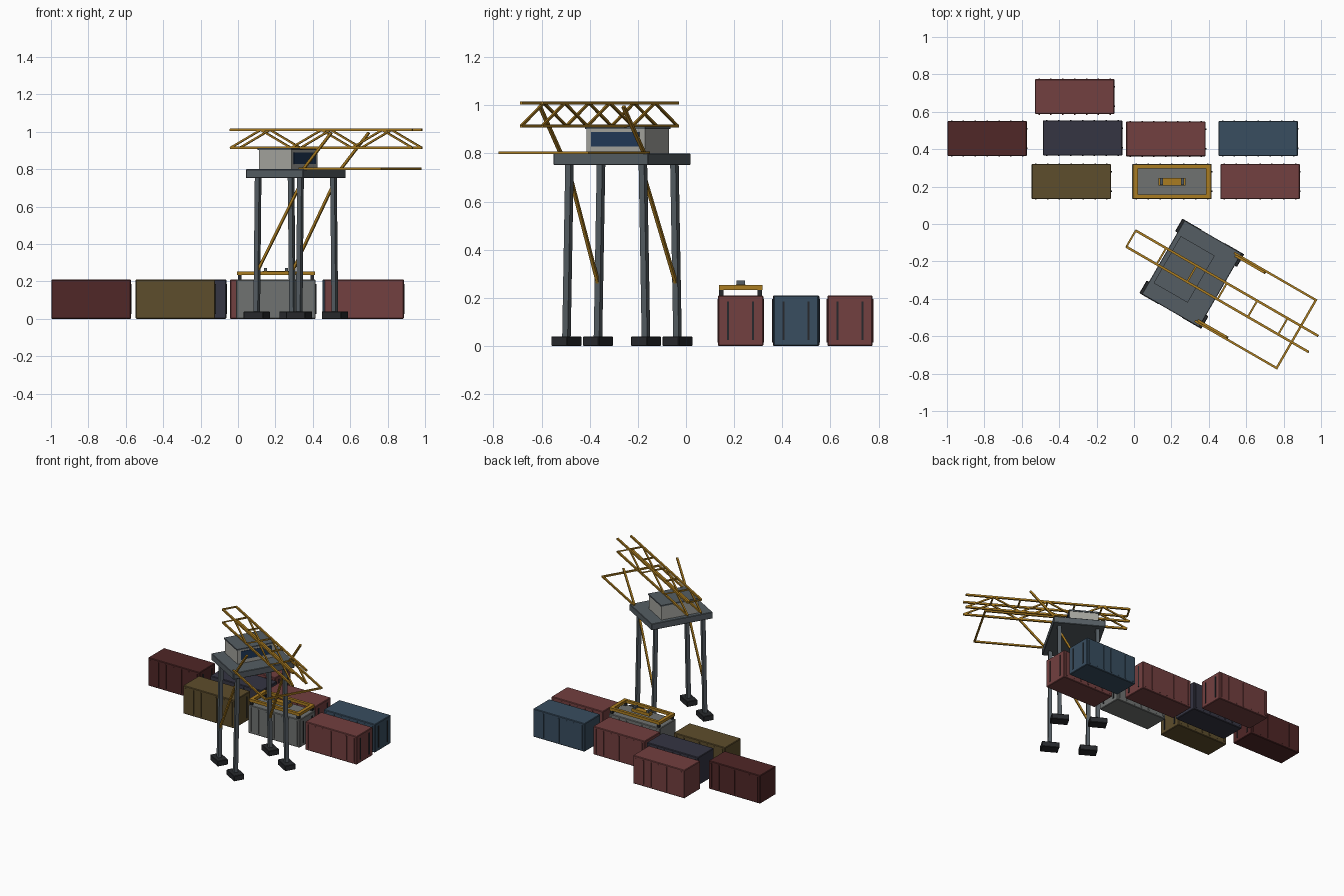
import bpy, bmesh
from math import radians
from mathutils import Matrix, Vector

if "Cube" in bpy.data.objects:
    bpy.data.objects.remove(bpy.data.objects["Cube"])


def material(name, rgb):
    m = bpy.data.materials.new(name)
    m.diffuse_color = (*rgb, 1)
    m.use_nodes = True
    m.node_tree.nodes["Principled BSDF"].inputs["Base Color"].default_value = m.diffuse_color
    return m


YELLOW = material("yellow paint", (.40, .20, .015))
STEEL = material("steel", (.09, .11, .125))
DARK = material("dark steel", (.02, .022, .025))
WALL = material("cabin wall", (.38, .38, .35))
GLASS = material("glass", (.015, .04, .10))
RED = material("red", (.17, .05, .05))
MAROON = material("maroon", (.08, .02, .02))
OLIVE = material("olive", (.11, .075, .025))
NAVY = material("navy", (.035, .035, .055))
BLUE = material("blue", (.04, .075, .115))
GREY = material("grey", (.16, .17, .165))

# Crane frame: local x runs along the boom, turned 30 degrees
CRANE = Matrix.Translation((.309, -.266, 0)) @ Matrix.Rotation(radians(-30), 4, 'Z')


def box(lo, hi):
    """Box matrix from two opposite corners."""
    lo, hi = Vector(lo), Vector(hi)
    return Matrix.Translation((lo + hi) / 2) @ Matrix.Diagonal((*(hi - lo), 1))


def bar(p, q, t):
    """Square bar matrix between two points."""
    p, q = Vector(p), Vector(q)
    d = q - p
    rot = d.to_track_quat('Z', 'Y').to_matrix().to_4x4()
    return Matrix.Translation((p + q) / 2) @ rot @ Matrix.Diagonal((t, t, d.length, 1))


def part(name, mats, mat, frame=Matrix(), bevel=0):
    """One object made of several stretched cubes."""
    bm = bmesh.new()
    for m in mats:
        bmesh.ops.create_cube(bm, size=1, matrix=m)
    me = bpy.data.meshes.new(name)
    bm.to_mesh(me)
    bm.free()
    me.materials.append(mat)
    ob = bpy.data.objects.new(name, me)
    ob.matrix_world = frame
    bpy.context.collection.objects.link(ob)
    if bevel:
        mod = ob.modifiers.new("bevel", 'BEVEL')
        mod.width, mod.segments = bevel, 1
    return ob


# Containers with side ribs and door rods on the +x end
L, W, H = .425, .188, .21
containers = [
    ("maroon", MAROON, -.785, .457), ("olive", OLIVE, -.335, .227),
    ("navy", NAVY, -.275, .460), ("back_red", RED, -.317, .681),
    ("middle_red", RED, .170, .455), ("blue", BLUE, .664, .457),
    ("right_red", RED, .674, .227), ("grey", GREY, .203, .227)]
for name, mat, x, y in containers:
    at = Matrix.Translation((x, y, 0))
    part(name + "_container", [box((-L/2, -W/2, 0), (L/2, W/2, H))], mat, at, .004)
    ribs = []
    for i in range(7):
        rx = (i - 3) * .0635
        for s in (-1, 1):
            ribs.append(box((rx - .004, s*W/2 - .003, .015), (rx + .004, s*W/2 + .003, .195)))
    part(name + "_container_ribs", ribs, mat, at)
    rods = [box((L/2 - .002, s*.052 - .004, .025), (L/2 + .004, s*.052 + .004, .185)) for s in (-1, 1)]
    part(name + "_container_door_rods", rods, DARK, at)

# Spreader frame resting on the grey container
at = Matrix.Translation((.203, .227, 0))
rails = [box((-.208, s*.08 - .010, .233), (.208, s*.08 + .010, .254)) for s in (-1, 1)]
rails += [box((s*.195 - .013, -.09, .233), (s*.195 + .013, .09, .254)) for s in (-1, 1)]
part("spreader_frame", rails, YELLOW, at)
part("spreader_head", [box((-.073, -.02, .233), (.073, .02, .256))], YELLOW, at)
part("spreader_lugs", [box((s*.055 - .008, -.018, .254), (s*.055 + .008, .018, .272)) for s in (-1, 1)], STEEL, at)
part("spreader_corner_locks", [box((s*.193 - .009, t*.08 - .009, .205), (s*.193 + .009, t*.08 + .009, .235))
                               for s in (-1, 1) for t in (-1, 1)], DARK, at)

# Legs, feet and diagonal braces
corners = [(s, t) for s in (-1, 1) for t in (-1, 1)]
part("legs", [bar((s*.131, t*.191, .02), (s*.131, t*.176, .76), .026) for s, t in corners], STEEL, CRANE)
part("feet", [box((s*.131 - .06, t*.191 - .039, 0), (s*.131 + .06, t*.191 + .039, .04)) for s, t in corners],
     DARK, CRANE, .003)
part("leg_braces", [bar((.131, t*.177, .72), (-.131, t*.187, .25), .013) for t in (-1, 1)], YELLOW, CRANE)

# Platform and machinery cabin
part("platform", [box((-.177, -.228, .752), (.177, .228, .80))], STEEL, CRANE, .003)
part("cabin", [box((-.147, -.14, .80), (.053, .14, .902))], WALL, CRANE)
part("cabin_roof", [box((-.152, -.145, .902), (.058, .145, .912))], STEEL, CRANE)
part("cabin_window", [box((.050, -.115, .828), (.057, .115, .89))], GLASS, CRANE)

# Lattice boom: chords, zigzag diagonals, top rungs
A0, A1, N, LOW, TOP = -.375, .75, 6, .914, 1.01
step = (A1 - A0) / N
chords = [bar((A0, t*.05, z), (A1, t*.05, z), .013) for t in (-1, 1) for z in (LOW, TOP)]
part("boom_chords", chords, YELLOW, CRANE)
lattice, rungs = [], []
for i in range(N):
    a, b = A0 + i*step, A0 + (i + 1)*step
    z0, z1 = (LOW, TOP) if i % 2 == 0 else (TOP, LOW)
    lattice += [bar((a, t*.05, z0), (b, t*.05, z1), .010) for t in (-1, 1)]
    rungs.append(bar((a, -.05, TOP), (a, .05, TOP), .010))
part("boom_diagonals", lattice, YELLOW, CRANE)
part("boom_rungs", rungs, YELLOW, CRANE)

# Outrigger frame and leaning struts at platform level
frame = [bar((.14, t*.21, .803), (.65, t*.21, .803), .012) for t in (-1, 1)]
frame.append(bar((.645, -.216, .803), (.645, .216, .803), .012))
part("outrigger_frame", frame, YELLOW, CRANE)
part("leaning_struts", [bar((.157, t*.2, .795), (.335, t*.2, .995), .013) for t in (-1, 1)], YELLOW, CRANE)
